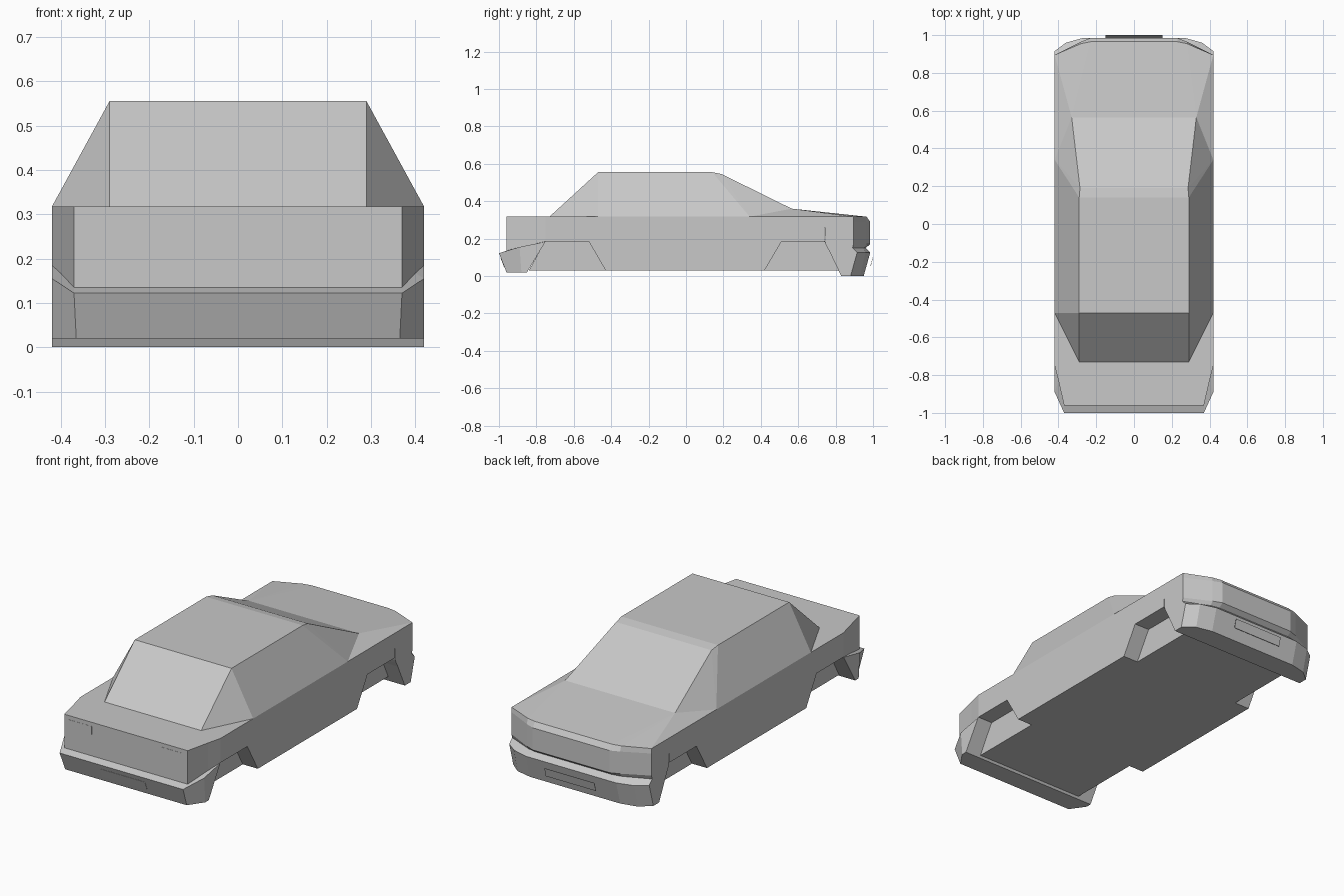
import bpy, bmesh

cube = bpy.data.objects.get("Cube")
if cube:
    bpy.data.objects.remove(cube, do_unlink=True)

grey = bpy.data.materials.new("body_grey")
grey.use_nodes = True
colour = (0.58, 0.58, 0.58, 1)
grey.diffuse_color = colour
for node in grey.node_tree.nodes:
    if node.type == "BSDF_PRINCIPLED":
        node.inputs["Base Color"].default_value = colour


def finish(name, bm, closed=True):
    """Turn a bmesh into a flat shaded grey object."""
    bmesh.ops.remove_doubles(bm, verts=bm.verts[:], dist=0.0005)
    if closed:
        bmesh.ops.recalc_face_normals(bm, faces=bm.faces[:])
    mesh = bpy.data.meshes.new(name)
    bm.to_mesh(mesh)
    bm.free()
    mesh.materials.append(grey)
    obj = bpy.data.objects.new(name, mesh)
    bpy.context.scene.collection.objects.link(obj)
    return obj


def mirrored(points):
    """Close a half outline by reflecting it across the centre line."""
    return list(points) + [(-x, y, z) for x, y, z in reversed(points)]


def loft(name, half_rings):
    """Skin a stack of mirrored outlines and cap both ends."""
    bm = bmesh.new()
    rings = [[bm.verts.new(p) for p in mirrored(half)] for half in half_rings]
    for low, high in zip(rings, rings[1:]):
        for i in range(len(low)):
            j = (i + 1) % len(low)
            bm.faces.new((low[i], low[j], high[j], high[i]))
    bm.faces.new(rings[0])
    bm.faces.new(rings[-1])
    return finish(name, bm)


def side_profile(name, outline, half_width):
    """Extrude a side outline of (y, z) points across the car."""
    return loft_sides(name, [[(x, y, z) for y, z in outline]
                             for x in (-half_width, half_width)])


def loft_sides(name, sides):
    bm = bmesh.new()
    left, right = [[bm.verts.new(p) for p in side] for side in sides]
    for i in range(len(left)):
        j = (i + 1) % len(left)
        bm.faces.new((left[i], left[j], right[j], right[i]))
    bm.faces.new(left)
    bm.faces.new(right)
    return finish(name, bm)


# Main body with the sills between the wheel arches
side_profile("main_body", [(-0.75, 0.317), (-0.75, 0.185), (-0.52, 0.185), (-0.43, 0.03),
                           (0.42, 0.03), (0.51, 0.183), (0.74, 0.183), (0.74, 0.317)], 0.42)

# Narrower underbody forming the inner walls of the arches
side_profile("underbody", [(-0.84, 0.03), (-0.75, 0.19), (0.74, 0.19), (0.82, 0.03)], 0.33)

# Front end: bumper base, bumper lip, crease, deck
crease = [(0.42, -0.75, 0.185), (0.40, -0.83, 0.167), (0.37, -0.96, 0.135)]
loft("front_end", [
    [(0.42, -0.85, 0.02), (0.42, -0.88, 0.02), (0.365, -0.96, 0.02)],
    [(0.42, -0.752, 0.183), (0.42, -0.89, 0.155), (0.37, -1.0, 0.122)],
    crease,
    [(x, y, 0.317) for x, y, z in crease],
])

# Rear end: each level has a height, half widths and matching depths
panel = (0.42, 0.42, 0.28, 0.23)
bumper = (0.42, 0.42, 0.36, 0.27)
levels = [
    (0.0, bumper, (0.83, 0.88, 0.93, 0.95)),
    (0.125, bumper, (0.77, 0.915, 0.96, 0.985)),
    (0.15, panel, (0.757, 0.89, 0.95, 0.96)),
    (0.17, panel, (0.747, 0.895, 0.965, 0.985)),
    (0.29, panel, (0.74, 0.895, 0.965, 0.985)),
    (0.317, panel, (0.74, 0.895, 0.955, 0.965)),
]
loft("rear_end", [[(x, y, z) for x, y in zip(xs, ys)] for z, xs, ys in levels])

# Cabin and sloping rear lid, described by half its corners
corner = {
    "screen_base": (0.29, -0.73, 0.317), "belt_front": (0.42, -0.47, 0.317),
    "belt_rear": (0.42, 0.34, 0.317), "window_base": (0.33, 0.565, 0.36),
    "shoulder": (0.42, 0.67, 0.317), "roof_front": (0.29, -0.47, 0.555),
    "roof_rear": (0.29, 0.14, 0.555), "window_top": (0.286, 0.19, 0.545),
    "lid_inner": (0.23, 0.965, 0.317), "lid_outer": (0.28, 0.955, 0.317),
    "lid_corner": (0.42, 0.895, 0.317),
}
side_faces = [
    "screen_base roof_front belt_front",
    "belt_front roof_front roof_rear belt_rear",
    "belt_rear roof_rear window_top",
    "belt_rear window_top window_base",
    "belt_rear window_base shoulder",
    "shoulder window_base lid_corner",
    "lid_corner window_base lid_outer",
    "lid_outer window_base lid_inner",
]
centre_line = "screen_base roof_front roof_rear window_top window_base lid_inner".split()
bm = bmesh.new()
left = {key: bm.verts.new(p) for key, p in corner.items()}
right = {key: bm.verts.new((-p[0], p[1], p[2])) for key, p in corner.items()}
for face in side_faces:
    keys = face.split()
    bm.faces.new([left[k] for k in keys])
    bm.faces.new([right[k] for k in reversed(keys)])
for a, b in zip(centre_line, centre_line[1:]):
    bm.faces.new((right[a], right[b], left[b], left[a]))
underside = ["screen_base", "belt_front", "belt_rear", "shoulder",
             "lid_corner", "lid_outer", "lid_inner"]
bm.faces.new([left[k] for k in underside] + [right[k] for k in reversed(underside)])
finish("cabin", bm)


def plate(name, x_low, x_high, low, high, thickness):
    """Thin panel between two (y, z) edges."""
    (y0, z0), (y1, z1) = low, high
    outline = [(y0, z0), (y1, z1), (y1 - thickness, z1), (y0 - thickness, z0)]
    return loft_sides(name, [[(x, y, z) for y, z in outline] for x in (x_low, x_high)])


# Lamps and number plates
plate("left_lamp", 0.205, 0.343, (-0.959, 0.25), (-0.959, 0.295), 0.002)
plate("right_lamp", -0.343, -0.205, (-0.959, 0.25), (-0.959, 0.295), 0.002)
plate("front_plate", -0.135, 0.135, (-0.97, 0.048), (-0.988, 0.095), 0.003)
plate("rear_plate", -0.15, 0.15, (0.987, 0.05), (1.0, 0.098), 0.002)
